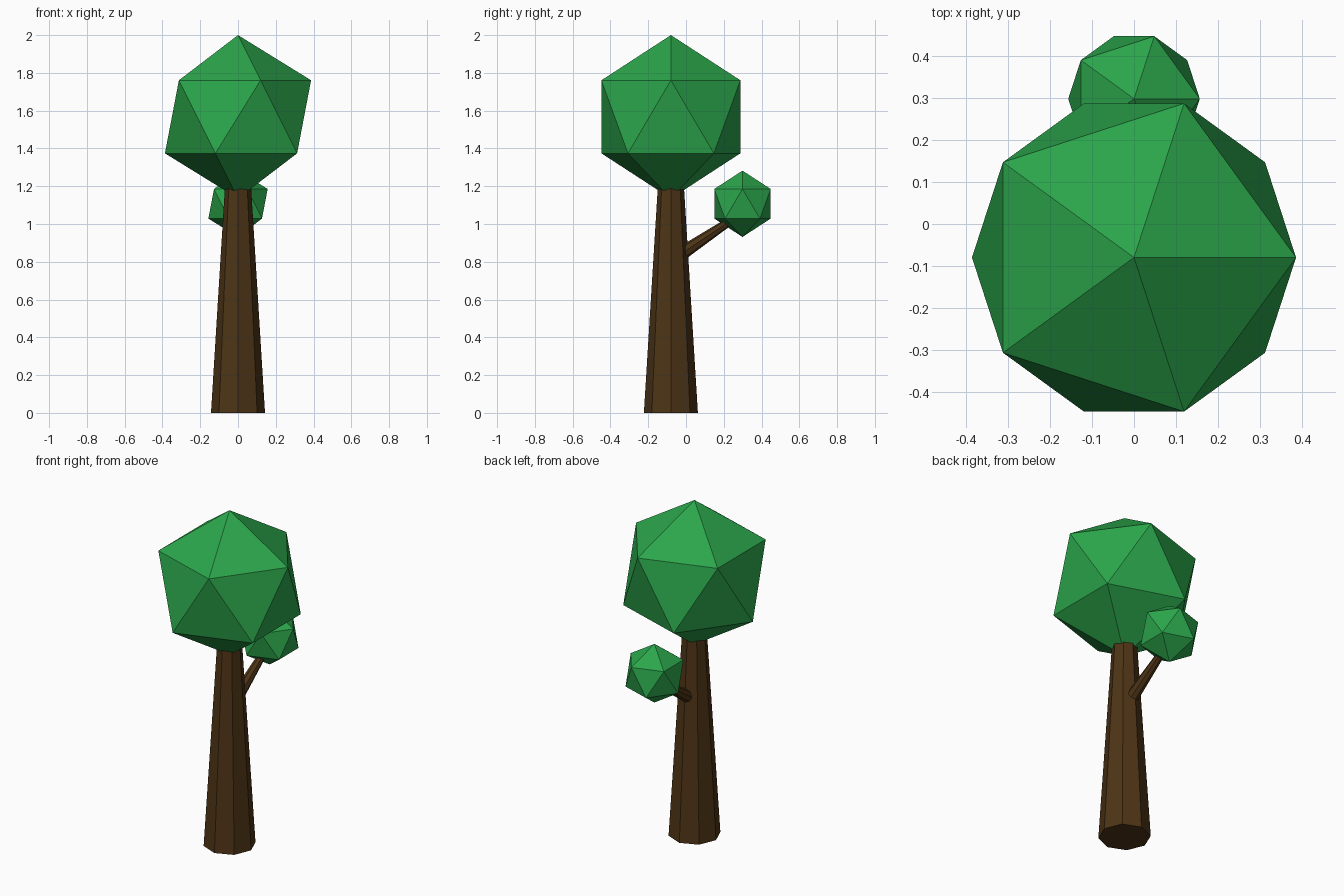
import bpy
from mathutils import Vector

if "Cube" in bpy.data.objects:
    bpy.data.objects.remove(bpy.data.objects["Cube"])


def material(name, color):
    m = bpy.data.materials.new(name)
    m.diffuse_color = (*color, 1)
    m.use_nodes = True
    m.node_tree.nodes["Principled BSDF"].inputs["Base Color"].default_value = m.diffuse_color
    return m


bark = material("bark", (0.075, 0.034, 0.008))
leaf = material("leaf", (0.024, 0.38, 0.07))


def limb(name, start, end, r1, r2):
    """Tapered eight-sided limb between two points."""
    a, b = Vector(start), Vector(end)
    bpy.ops.mesh.primitive_cone_add(vertices=8, radius1=r1, radius2=r2,
                                    depth=(b - a).length, location=(a + b) / 2)
    o = bpy.context.object
    o.rotation_euler = Vector((0, 0, 1)).rotation_difference(b - a).to_euler()
    o.name = name
    o.data.materials.append(bark)


def foliage(name, center, radius):
    """Faceted leaf ball: a plain icosahedron."""
    bpy.ops.mesh.primitive_ico_sphere_add(subdivisions=1, radius=radius, location=center)
    o = bpy.context.object
    o.name = name
    o.data.materials.append(leaf)


# Trunk and side branch
limb("trunk", (0, -0.08, 0), (0, -0.08, 1.2), 0.143, 0.069)
limb("branch", (0, -0.01, 0.853), (0, 0.26, 1.033), 0.036, 0.02)

# Leaf balls
foliage("main_crown", (0, -0.08, 1.5675), 0.4325)
foliage("small_crown", (0, 0.299, 1.107), 0.1755)
